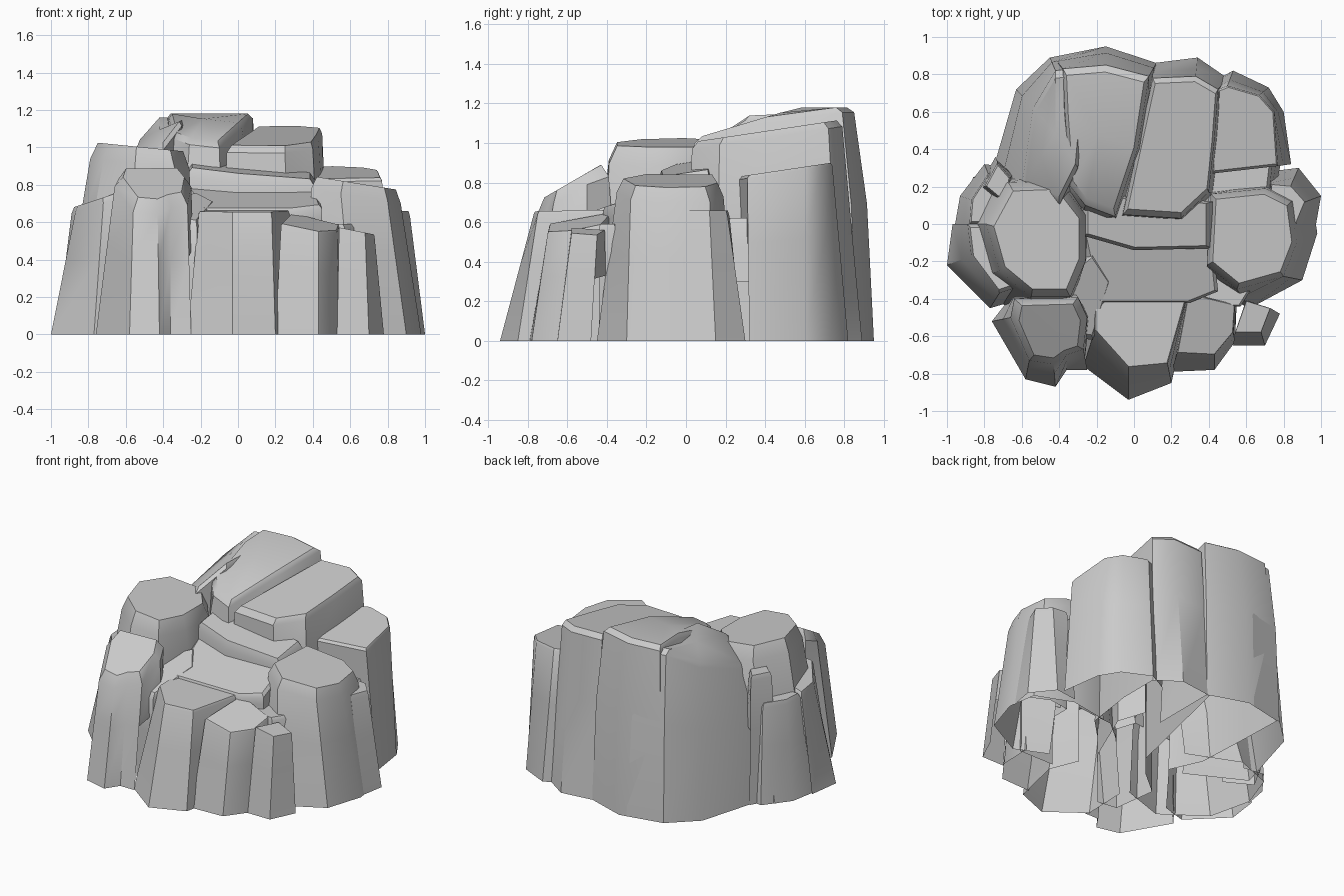
import bpy
import bmesh
import math
from mathutils import Vector

cube = bpy.data.objects.get("Cube")
if cube:
    bpy.data.objects.remove(cube, do_unlink=True)

stone = bpy.data.materials.new("grey stone")
stone.use_nodes = True
stone.diffuse_color = (.6, .6, .6, 1)
stone.node_tree.nodes["Principled BSDF"].inputs["Base Color"].default_value = (.6, .6, .6, 1)


def rock(name, base, top, height, slope_x=0, slope_y=0, peak=2,
         inset=.1, drop=.03, lean=.6, floor=0):
    """Hollow boulder: foot outline, wall, shoulder outline, chamfered sloping cap."""
    foot = [Vector(p) for p in base]
    shoulder = [Vector(p) for p in top]
    centre = sum(shoulder, Vector((0, 0))) / len(shoulder)

    def surface(p):
        return min(peak, height + slope_x * p.x + slope_y * p.y)

    bm = bmesh.new()

    def ring(points, heights):
        return [bm.verts.new((p.x, p.y, z)) for p, z in zip(points, heights)]

    edge = [surface(p) - drop for p in shoulder]
    waist = [a.lerp(b, lean) for a, b in zip(foot, shoulder)]
    crown = [p.lerp(centre, inset) for p in shoulder]
    rings = [
        ring(foot, [floor] * len(foot)),
        ring(waist, [floor + (z - floor) * .6 for z in edge]),
        ring(shoulder, edge),
        ring(crown, [surface(p) for p in crown]),
    ]
    count = len(foot)
    for level, (lower, upper) in enumerate(zip(rings, rings[1:])):
        for i in range(count):
            j = (i + 1) % count
            # The foot of a wall that faces the middle of the group is left open
            side = foot[j] - foot[i]
            outward = Vector((side.y, -side.x))
            if level > 0 or outward.dot(foot[i] + foot[j]) > 0:
                bm.faces.new((lower[i], lower[j], upper[j], upper[i]))
    hub = bm.verts.new((centre.x, centre.y, surface(centre)))
    for i in range(count):
        bm.faces.new((rings[-1][i], rings[-1][(i + 1) % count], hub))
    bmesh.ops.delete(bm, geom=[v for v in bm.verts if not v.link_faces], context='VERTS')

    mesh = bpy.data.meshes.new(name)
    bm.to_mesh(mesh)
    bm.free()
    mesh.materials.append(stone)
    obj = bpy.data.objects.new(name, mesh)
    bpy.context.collection.objects.link(obj)
    bpy.ops.object.select_all(action='DESELECT')
    obj.select_set(True)
    bpy.context.view_layer.objects.active = obj
    bpy.ops.object.shade_smooth_by_angle(angle=math.radians(35))


# Tall boulders at the back
rock("back_left_boulder",
     [(-.4, .2), (-.3, -.02), (-.08, 0), (.12, .4), (.12, .86), (-.15, .95), (-.43, .89), (-.42, .6)],
     [(-.34, .2), (-.26, .1), (-.1, .04), (.02, .4), (.08, .79), (-.15, .85), (-.38, .83), (-.37, .6)],
     1.01, slope_y=.3, peak=1.18, inset=.1, drop=.025, lean=.35)
rock("back_left_shoulder",
     [(-.78, .2), (-.4, 0), (-.25, .3), (-.2, .94), (-.45, .89), (-.63, .72)],
     [(-.6, .2), (-.4, .1), (-.3, .3), (-.25, .84), (-.42, .82), (-.54, .62)],
     1.31, slope_x=.8, slope_y=.25, peak=1.16, inset=.12, drop=.03, lean=.35)
rock("back_centre_boulder",
     [(-.1, 0), (.3, 0), (.45, .15), (.5, .5), (.5, .78), (.34, .89), (.1, .86)],
     [(-.06, .05), (.25, .03), (.4, .17), (.43, .45), (.45, .72), (.33, .79), (.1, .78)],
     1.0, slope_y=.15, inset=.08, drop=.035)
rock("back_right_boulder",
     [(.4, .3), (.84, .32), (.8, .6), (.72, .73), (.53, .82), (.4, .75)],
     [(.42, .27), (.77, .31), (.75, .6), (.67, .69), (.5, .74), (.4, .7)],
     .79, slope_y=.15, inset=.05, drop=.015)

# Left group
rock("left_boulder",
     [(-.88, -.3), (-.6, -.5), (-.3, -.4), (-.22, -.1), (-.25, .2), (-.6, .35), (-.86, .25), (-.95, 0)],
     [(-.72, -.25), (-.55, -.39), (-.34, -.39), (-.26, -.2), (-.26, .05), (-.4, .23), (-.67, .22), (-.79, 0)],
     .95, slope_x=-.1, inset=.14, drop=.09)
rock("left_front_buttress",
     [(-1, -.22), (-.77, -.45), (-.6, -.4), (-.6, 0), (-.97, 0)],
     [(-.87, -.17), (-.72, -.37), (-.6, -.33), (-.65, 0), (-.89, 0)],
     .97, slope_x=.33)
rock("left_back_buttress",
     [(-.96, -.02), (-.7, 0), (-.65, .3), (-.8, .32), (-.93, .15)],
     [(-.88, 0), (-.7, 0), (-.67, .25), (-.78, .27), (-.87, .13)],
     .68)
rock("left_back_spur",
     [(-.84, .18), (-.66, .08), (-.62, .28), (-.74, .36)],
     [(-.8, .2), (-.68, .1), (-.66, .25), (-.73, .33)],
     .88, inset=.15)

# Front group
rock("front_left_boulder",
     [(-.76, -.52), (-.58, -.83), (-.42, -.87), (-.36, -.78), (-.25, -.78), (-.22, -.5), (-.35, -.33), (-.65, -.38)],
     [(-.66, -.5), (-.56, -.73), (-.43, -.75), (-.36, -.7), (-.27, -.67), (-.25, -.5), (-.3, -.39), (-.64, -.4)],
     1.14, slope_y=.58, peak=.89, inset=.2, drop=.06)
rock("front_centre_boulder",
     [(-.27, -.76), (-.03, -.94), (.2, -.85), (.28, -.5), (.2, -.3), (-.1, -.3), (-.26, -.45)],
     [(-.21, -.57), (-.03, -.77), (.18, -.75), (.28, -.4), (.2, -.3), (-.06, -.34), (-.21, -.45)],
     .67, slope_y=.02, inset=.03, drop=.015)
rock("front_right_wedge",
     [(.2, -.79), (.43, -.78), (.54, -.63), (.55, -.4), (.28, -.35)],
     [(.23, -.69), (.43, -.7), (.53, -.58), (.54, -.43), (.29, -.37)],
     .79, slope_x=-.2, slope_y=.22, inset=.03, drop=.01)
rock("front_right_column",
     [(.53, -.65), (.7, -.65), (.78, -.48), (.6, -.4)],
     [(.54, -.58), (.68, -.58), (.73, -.45), (.6, -.41)],
     .68, slope_x=-.2, inset=.03, drop=.01)

# Right group
rock("right_boulder",
     [(.4, -.35), (.62, -.45), (.9, -.3), (.98, -.05), (.95, .15), (.7, .25), (.42, .2)],
     [(.39, -.22), (.55, -.35), (.8, -.28), (.87, -.1), (.84, .12), (.7, .19), (.41, .16)],
     .91, slope_x=-.16, inset=.12, drop=.07)
rock("right_buttress",
     [(.7, 0), (.97, -.02), (1, .15), (.88, .3), (.72, .28)],
     [(.72, 0), (.87, 0), (.92, .12), (.84, .21), (.73, .22)],
     .66, inset=.08, drop=.03)
rock("right_back_filler",
     [(.38, .1), (.75, .15), (.8, .4), (.4, .4)],
     [(.38, .1), (.72, .15), (.75, .4), (.4, .4)],
     .62, floor=.3)

# Stepped ledges in the hollow between the boulders
upper = [(-.28, -.06), (0, -.14), (.42, -.13), (.42, .12), (.1, .15), (-.28, .15)]
rock("upper_ledge", upper, upper, .88, slope_x=-.08, slope_y=.15, inset=.1, drop=.05, floor=.6)
lower = [(-.2, -.42), (.3, -.42), (.45, -.36), (.42, -.08), (-.28, -.05)]
rock("lower_ledge", lower, lower, .8, slope_y=.3, inset=.06, drop=.02, floor=.55)
corner = [(-.36, -.6), (-.22, -.62), (-.12, -.3), (-.22, -.15), (-.4, -.3)]
rock("left_ledge", corner, corner, .82, slope_y=.35, inset=.12)
shelf = [(.3, -.44), (.57, -.44), (.62, -.36), (.45, -.28), (.3, -.3)]
rock("right_ledge", shelf, shelf, .59, inset=.08, drop=.02)
